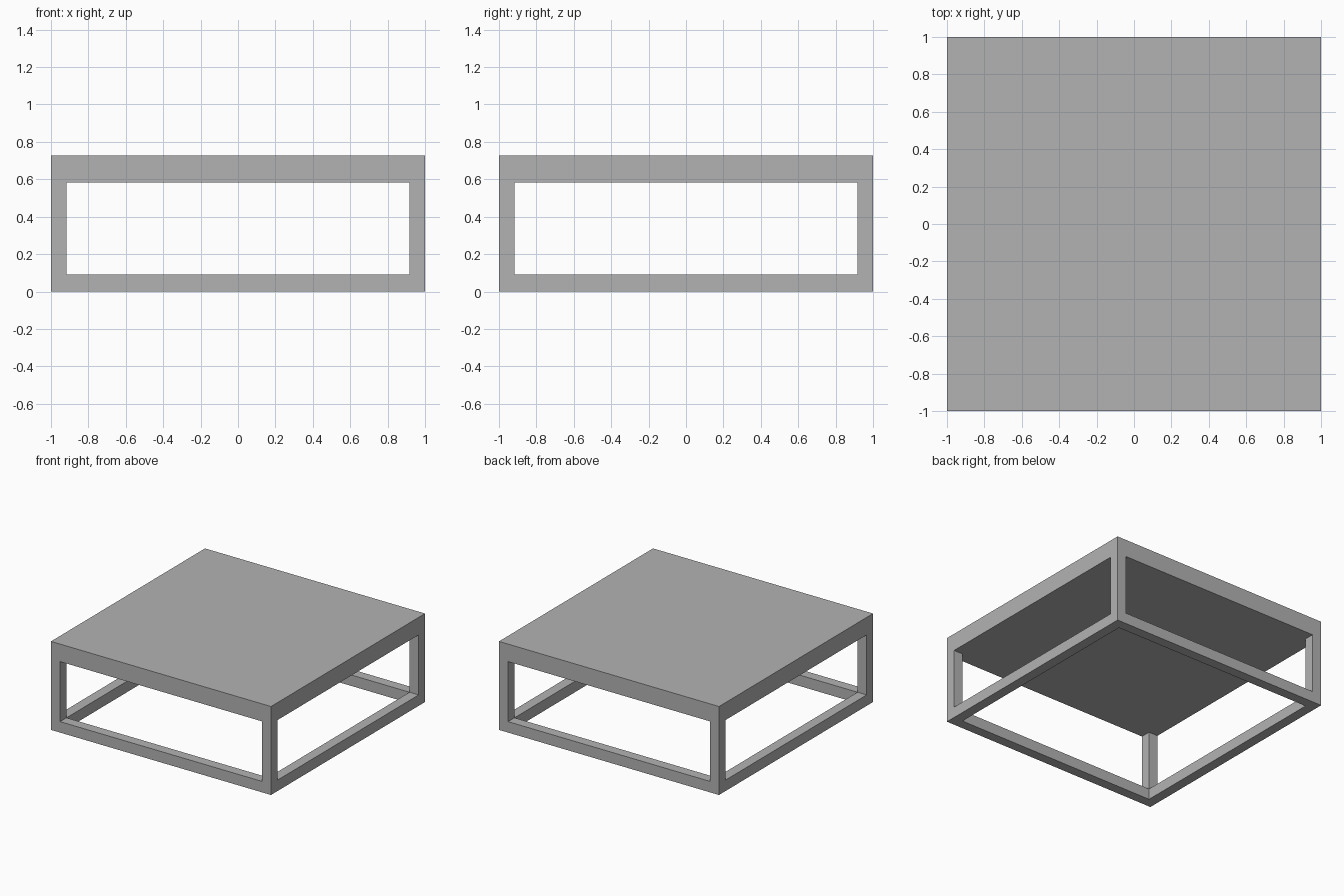
import bpy
import bmesh

cube = bpy.data.objects.get("Cube")
if cube:
    bpy.data.objects.remove(cube, do_unlink=True)

HALF = 1.0        # half of the table width
HEIGHT = 0.727
UNDERSIDE = 0.583
BAR = 0.083       # width of legs and rails
RAIL_TOP = 0.09

grey = bpy.data.materials.new("plain grey")
grey.use_nodes = True
colour = (0.45, 0.45, 0.45, 1)
grey.diffuse_color = colour
grey.node_tree.nodes["Principled BSDF"].inputs["Base Color"].default_value = colour


def box(name, low, high, open_ends=()):
    """Box between two corners; faces along open_ends normals are left out where parts join."""
    bm = bmesh.new()
    bmesh.ops.create_cube(bm, size=1)
    for v in bm.verts:
        v.co = [high[i] if v.co[i] > 0 else low[i] for i in range(3)]
    bm.normal_update()
    joined = [f for f in bm.faces
              if any(f.normal[axis] * sign > 0.9 for axis, sign in open_ends)]
    bmesh.ops.delete(bm, geom=joined, context="FACES_ONLY")
    mesh = bpy.data.meshes.new(name)
    bm.to_mesh(mesh)
    bm.free()
    mesh.materials.append(grey)
    obj = bpy.data.objects.new(name, mesh)
    bpy.context.collection.objects.link(obj)


def span(sign):
    """Range of a bar lying along the outer edge on one side."""
    return sorted((sign * HALF, sign * (HALF - BAR)))


# Solid tabletop
box("tabletop", (-HALF, -HALF, UNDERSIDE), (HALF, HALF, HEIGHT))

# Corner legs, flush with the tabletop edges
for y_name, sy in (("front", -1), ("back", 1)):
    for x_name, sx in (("right", -1), ("left", 1)):
        (x0, x1), (y0, y1) = span(sx), span(sy)
        box(f"{y_name}_{x_name}_leg", (x0, y0, 0), (x1, y1, UNDERSIDE), [(2, 1)])

# Floor rails joining the legs
inner = HALF - BAR
for name, s in (("front", -1), ("back", 1)):
    lo, hi = span(s)
    box(f"{name}_rail", (-inner, lo, 0), (inner, hi, RAIL_TOP), [(0, 1), (0, -1)])
for name, s in (("right", -1), ("left", 1)):
    lo, hi = span(s)
    box(f"{name}_rail", (lo, -inner, 0), (hi, inner, RAIL_TOP), [(1, 1), (1, -1)])
